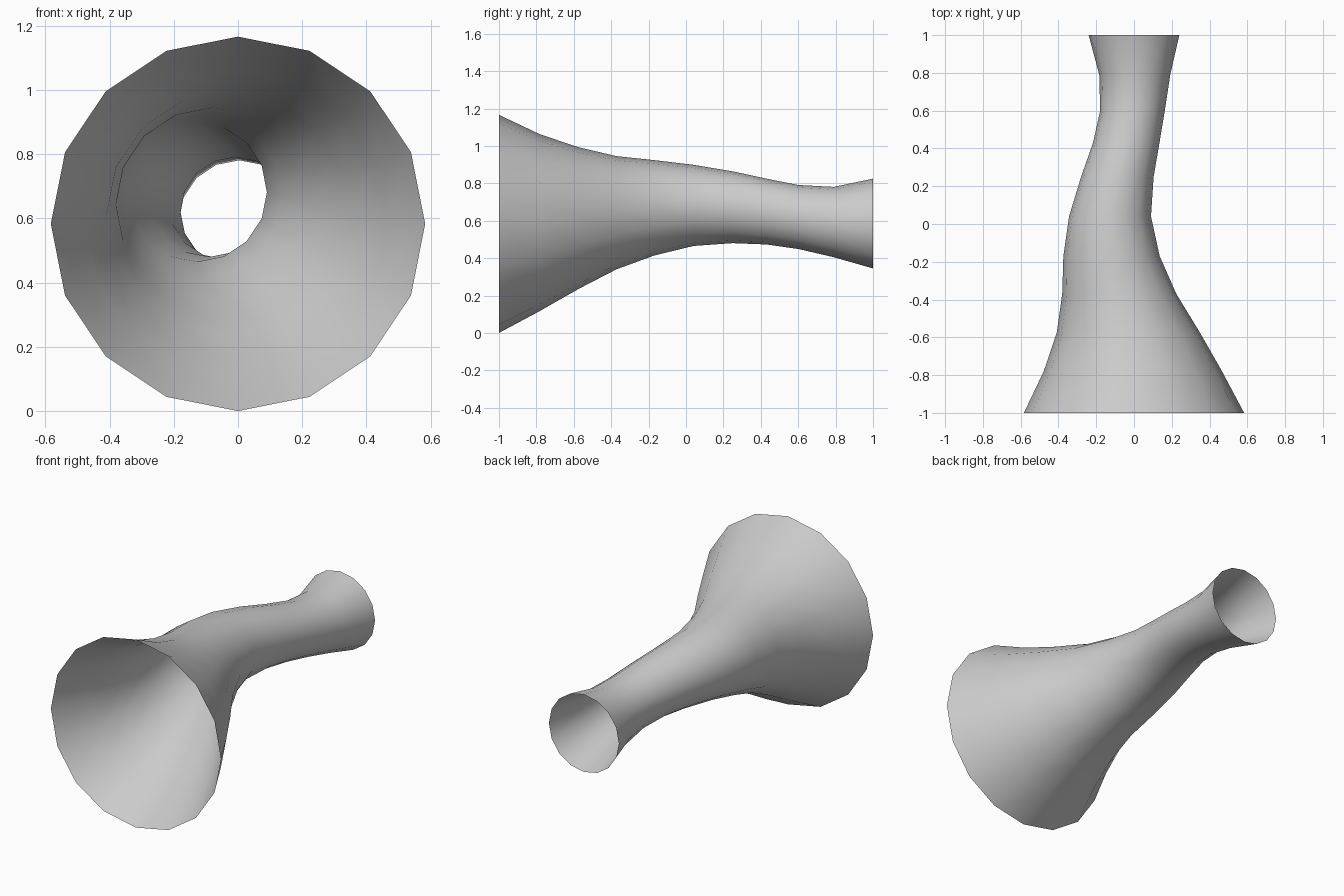
import bpy, bmesh
from math import sin, cos, pi

if "Cube" in bpy.data.objects:
    bpy.data.objects.remove(bpy.data.objects["Cube"])

SIDES = 16
# Cross-sections along the curved flared tube: (y, centre x, centre z, radius)
SECTIONS = [
    (-1.00,  0.000, 0.583, 0.583),
    (-0.78, -0.006, 0.590, 0.472),
    (-0.575, -0.030, 0.614, 0.379),
    (-0.37, -0.078, 0.643, 0.302),
    (-0.17, -0.119, 0.669, 0.255),
    ( 0.04, -0.127, 0.682, 0.217),
    ( 0.25, -0.088, 0.672, 0.192),
    ( 0.43, -0.041, 0.649, 0.176),
    ( 0.60, -0.008, 0.620, 0.171),
    ( 0.79,  0.004, 0.593, 0.188),
    ( 1.00,  0.000, 0.585, 0.240),
]

# Open tube skinned between the rings
bm = bmesh.new()
rings = []
for y, cx, cz, r in SECTIONS:
    rings.append([bm.verts.new((cx + r * sin(2 * pi * i / SIDES), y,
                                cz + r * cos(2 * pi * i / SIDES)))
                  for i in range(SIDES)])
for a, b in zip(rings, rings[1:]):
    for i in range(SIDES):
        j = (i + 1) % SIDES
        bm.faces.new((a[i], b[i], b[j], a[j])).smooth = True
# Outward normals
for f in bm.faces:
    c = f.calc_center_median()
    ring = min(SECTIONS, key=lambda s: abs(s[0] - c.y))
    f.normal_update()
    if f.normal.x * (c.x - ring[1]) + f.normal.z * (c.z - ring[2]) < 0:
        f.normal_flip()

mesh = bpy.data.meshes.new("flared_tube")
bm.to_mesh(mesh)
bm.free()
tube = bpy.data.objects.new("flared_tube", mesh)
bpy.context.collection.objects.link(tube)
